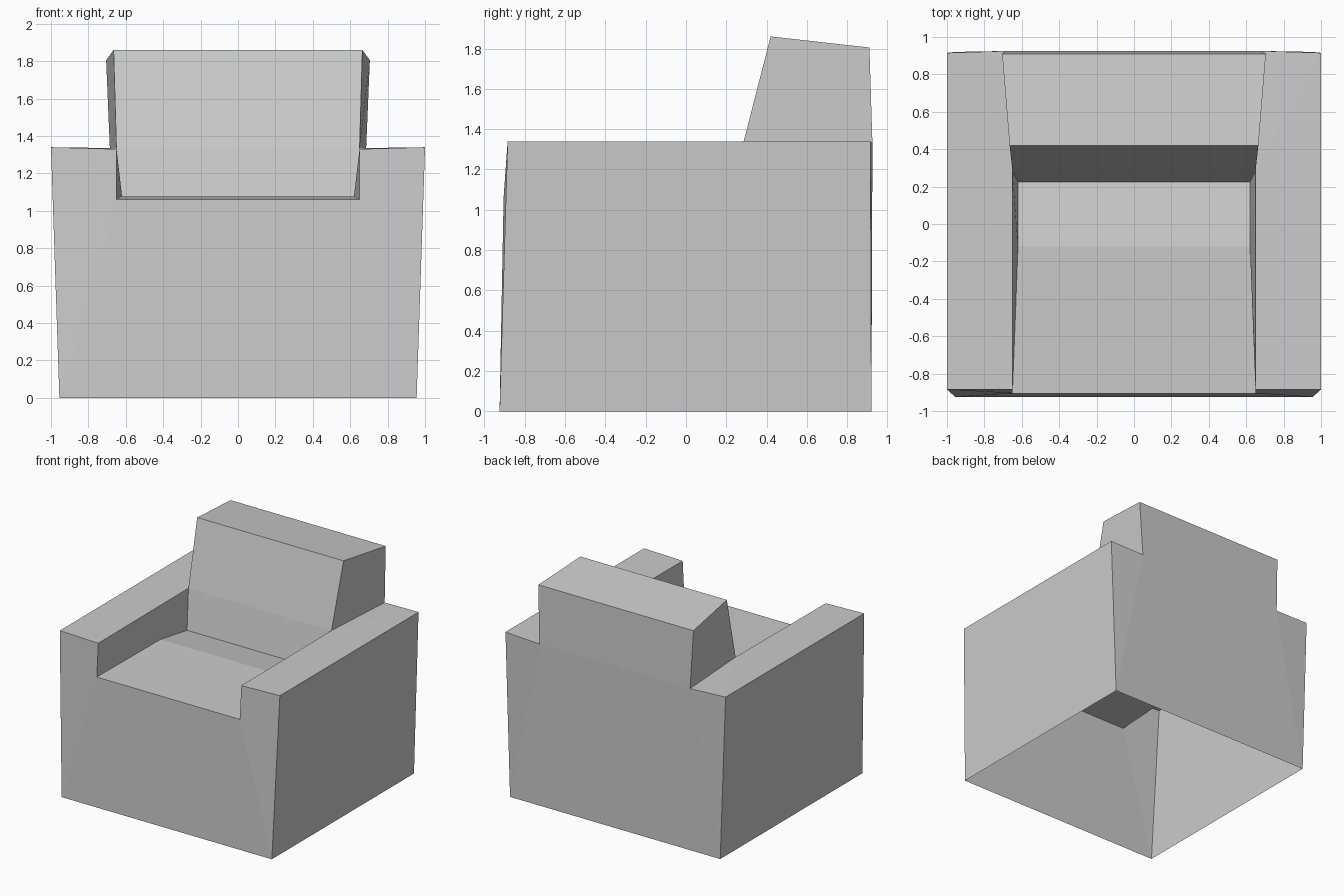
import bpy
import bmesh

if "Cube" in bpy.data.objects:
    bpy.data.objects.remove(bpy.data.objects["Cube"], do_unlink=True)

# Single upholstery colour
GREY = (0.6, 0.6, 0.6, 1.0)
fabric = bpy.data.materials.new("grey_fabric")
fabric.use_nodes = True
fabric.diffuse_color = GREY
fabric.node_tree.nodes["Principled BSDF"].inputs["Base Color"].default_value = GREY


def make_object(name, faces):
    """Flat-shaded open sheet from lists of corner points."""
    bm = bmesh.new()
    for corners in faces:
        bm.faces.new([bm.verts.new(p) for p in corners])
    bmesh.ops.remove_doubles(bm, verts=bm.verts, dist=0.0005)
    mesh = bpy.data.meshes.new(name)
    bm.to_mesh(mesh)
    bm.free()
    mesh.materials.append(fabric)
    obj = bpy.data.objects.new(name, mesh)
    bpy.context.collection.objects.link(obj)


def mirror(p):
    return (-p[0], p[1], p[2])


# Centre profile, running up the front, over the seat and backrest, down the back
front_foot = (0.955, -0.925, 0)
seat_front = (0.65, -0.905, 1.06)
seat_crest = (0.62, -0.12, 1.077)
seat_back = (0.62, 0.225, 1.02)
rest_low = (0.65, 0.285, 1.335)
rest_top = (0.665, 0.42, 1.86)
rest_rear = (0.705, 0.91, 1.805)
rear_low = (0.685, 0.925, 1.33)
rear_foot = (0.955, 0.92, 0)

# Arm corners
arm_outer_front = (1.0, -0.885, 1.34)
arm_inner_front = (0.65, -0.885, 1.33)
arm_outer_rear = (1.0, 0.915, 1.34)


def ribbon(profile):
    """Full-width quads between successive profile points."""
    return [[mirror(a), a, b, mirror(b)] for a, b in zip(profile, profile[1:])]


# Front, seat and rear panels
make_object("front_panel", ribbon([front_foot, seat_front]))
make_object("seat", ribbon([seat_front, seat_crest, seat_back]))
make_object("rear_panel", ribbon([rear_low, rear_foot]))

# Backrest with its two sides
rest_side = [rest_low, rear_low, rest_rear, rest_top]
make_object("backrest",
            ribbon([seat_back, rest_low, rest_top, rest_rear, rear_low])
            + [rest_side, [mirror(p) for p in reversed(rest_side)]])

# Hollow arms, open underneath
arm = [
    [front_foot, arm_outer_front, arm_inner_front, seat_front],
    [front_foot, rear_foot, arm_outer_rear, arm_outer_front],
    [rear_foot, rear_low, arm_outer_rear],
    [arm_outer_front, arm_outer_rear, rest_low, arm_inner_front],
    [arm_outer_rear, rear_low, rest_low],
    [arm_inner_front, rest_low, seat_crest, seat_front],
    [rest_low, seat_back, seat_crest],
]
make_object("left_arm", arm)
make_object("right_arm", [[mirror(p) for p in reversed(f)] for f in arm])
